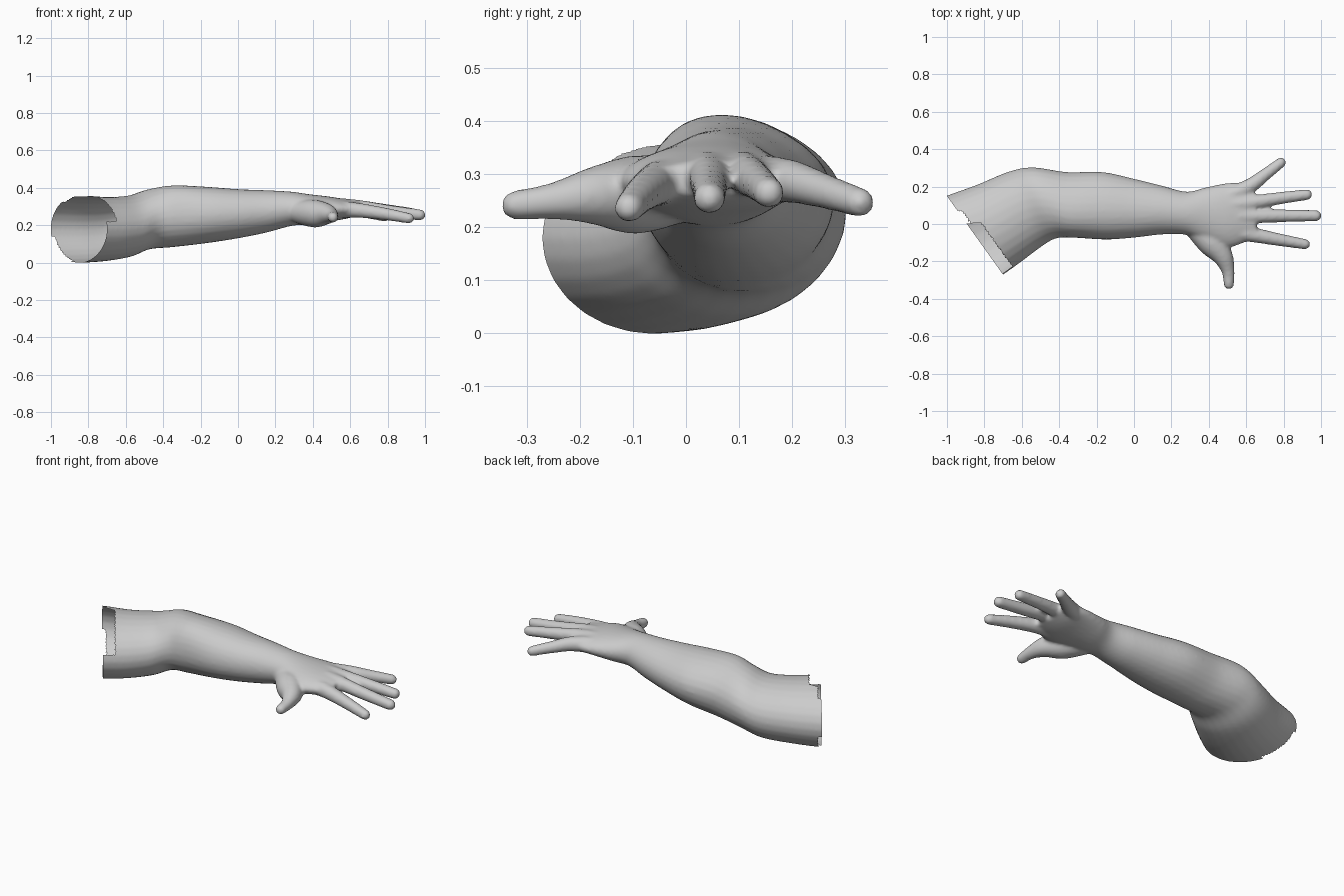
import bpy, bmesh
from math import sin, cos, pi
from mathutils import Vector

if "Cube" in bpy.data.objects:
    bpy.data.objects.remove(bpy.data.objects["Cube"])

SIDES = 28


def catmull(rows, steps=6):
    """Smoothly interpolate rows of numbers."""
    out = []
    for i in range(len(rows) - 1):
        p0, p1 = rows[max(i - 1, 0)], rows[i]
        p2, p3 = rows[i + 1], rows[min(i + 2, len(rows) - 1)]
        for s in range(steps):
            t = s / steps
            out.append([0.5 * (2 * b + (c - a) * t + (2 * a - 5 * b + 4 * c - d) * t * t
                               + (3 * b - a - 3 * c + d) * t ** 3)
                        for a, b, c, d in zip(p0, p1, p2, p3)])
    out.append(list(rows[-1]))
    return out


def ring(bm, centre, side, up, lean=0):
    """Oval ring spanned by two half-axis vectors; lean shifts its crest sideways."""
    verts = []
    for k in range(SIDES):
        c, s = cos(2 * pi * k / SIDES), sin(2 * pi * k / SIDES)
        verts.append(bm.verts.new(centre + side * (c + lean * max(s, 0) ** 2) + up * s))
    return verts


def skin(bm, rings):
    for a, b in zip(rings, rings[1:]):
        for k in range(SIDES):
            j = (k + 1) % SIDES
            bm.faces.new((a[k], a[j], b[j], b[k]))
    bm.faces.new(rings[0][::-1])
    bm.faces.new(rings[-1])


def digit(bm, path):
    """Round-tipped tube through (x, y, z, radius) points."""
    pts = catmull(path, 5)
    rings = []
    for i, p in enumerate(pts):
        c = Vector(p[:3])
        d = (Vector(pts[min(i + 1, len(pts) - 1)][:3]) - Vector(pts[max(i - 1, 0)][:3])).normalized()
        side = Vector((-d.y, d.x, 0)).normalized()
        up = d.cross(side)
        rings.append(ring(bm, c, side * p[3], up * p[3]))
    r = pts[-1][3]
    for a in (0.4, 0.8, 1.2, 1.5):
        rings.append(ring(bm, c + d * r * sin(a), side * r * cos(a), up * r * cos(a)))
    skin(bm, rings)


bm = bmesh.new()

# Upper arm, elbow, forearm and palm: front x, y, back x, y, low z, high z, lean
sections = [
    (-0.80, -0.34, -1.12, 0.10, 0.00, 0.36, 0),
    (-0.70, -0.272, -1.005, 0.15, -0.001, 0.362, 0),
    (-0.60, -0.20, -0.84, 0.21, 0.007, 0.352, 0),
    (-0.50, -0.125, -0.67, 0.28, 0.03, 0.358, 0),
    (-0.42, -0.078, -0.54, 0.303, 0.07, 0.393, 0.1),
    (-0.33, -0.073, -0.36, 0.278, 0.083, 0.413, 0.2),
    (-0.15, -0.083, -0.17, 0.278, 0.105, 0.405, 0.15),
    (0.00, -0.073, 0.00, 0.242, 0.13, 0.393, 0.1),
    (0.15, -0.056, 0.15, 0.205, 0.16, 0.387, 0.05),
    (0.28, -0.058, 0.28, 0.173, 0.195, 0.38, 0),
    (0.38, -0.095, 0.38, 0.195, 0.205, 0.366, 0),
    (0.50, -0.125, 0.48, 0.216, 0.22, 0.353, 0),
    (0.59, -0.1, 0.57, 0.22, 0.235, 0.338, 0),
    (0.66, -0.075, 0.64, 0.185, 0.255, 0.325, 0),
]
rings = []
for fx, fy, bx, by, lo, hi, lean in catmull(sections):
    f, b = Vector((fx, fy, 0)), Vector((bx, by, 0))
    rings.append(ring(bm, (f + b) / 2 + Vector((0, 0, (lo + hi) / 2)),
                      (f - b) / 2, Vector((0, 0, (hi - lo) / 2)), lean))
skin(bm, rings)

# Thumb, index, middle, ring and little fingers
for path in (
    [(0.32, -0.01, 0.27, 0.06), (0.41, -0.095, 0.262, 0.074), (0.473, -0.17, 0.26, 0.056),
     (0.503, -0.25, 0.25, 0.035), (0.507, -0.322, 0.242, 0.028)],
    [(0.50, -0.04, 0.285, 0.048), (0.62, -0.055, 0.282, 0.041), (0.77, -0.083, 0.263, 0.034),
     (0.915, -0.108, 0.237, 0.028)],
    [(0.50, 0.04, 0.30, 0.048), (0.64, 0.042, 0.297, 0.039), (0.80, 0.044, 0.275, 0.034),
     (0.973, 0.044, 0.255, 0.030)],
    [(0.50, 0.10, 0.30, 0.048), (0.63, 0.115, 0.298, 0.039), (0.78, 0.138, 0.282, 0.033),
     (0.925, 0.157, 0.265, 0.029)],
    [(0.48, 0.14, 0.29, 0.048), (0.61, 0.197, 0.287, 0.041), (0.70, 0.263, 0.268, 0.033),
     (0.785, 0.328, 0.247, 0.028)],
):
    digit(bm, path)

bmesh.ops.recalc_face_normals(bm, faces=bm.faces)
mesh = bpy.data.meshes.new("arm")
bm.to_mesh(mesh)
bm.free()
arm = bpy.data.objects.new("arm", mesh)
bpy.context.collection.objects.link(arm)
bpy.context.view_layer.objects.active = arm
arm.select_set(True)

# Fuse the parts into one skin
fuse = arm.modifiers.new("fuse", 'REMESH')
fuse.mode = 'VOXEL'
fuse.voxel_size = 0.009
soft = arm.modifiers.new("soften", 'SMOOTH')
soft.factor = 0.5
soft.iterations = 8
for name in ("fuse", "soften"):
    bpy.ops.object.modifier_apply(modifier=name)

# Open the upper arm, with a ragged notch at its upper front
axis = Vector((0.814, 0.581, 0))
bm = bmesh.new()
bm.from_mesh(arm.data)
bmesh.ops.bisect_plane(bm, geom=bm.verts[:] + bm.edges[:] + bm.faces[:],
                       plane_co=axis * -0.727, plane_no=axis, clear_inner=True)
torn = []
for f in bm.faces:
    c = f.calc_center_median()
    depth = 0.0
    if c.z > 0.22 and c.y < 0.07:
        depth = 0.065 if c.y < 0.0 else 0.02
    elif c.z < 0.14 and c.y > 0.0:
        depth = 0.02
    if axis.dot(c) < -0.727 + depth:
        torn.append(f)
bmesh.ops.delete(bm, geom=torn, context='FACES')
bm.to_mesh(arm.data)
bm.free()

bpy.ops.object.shade_smooth()
